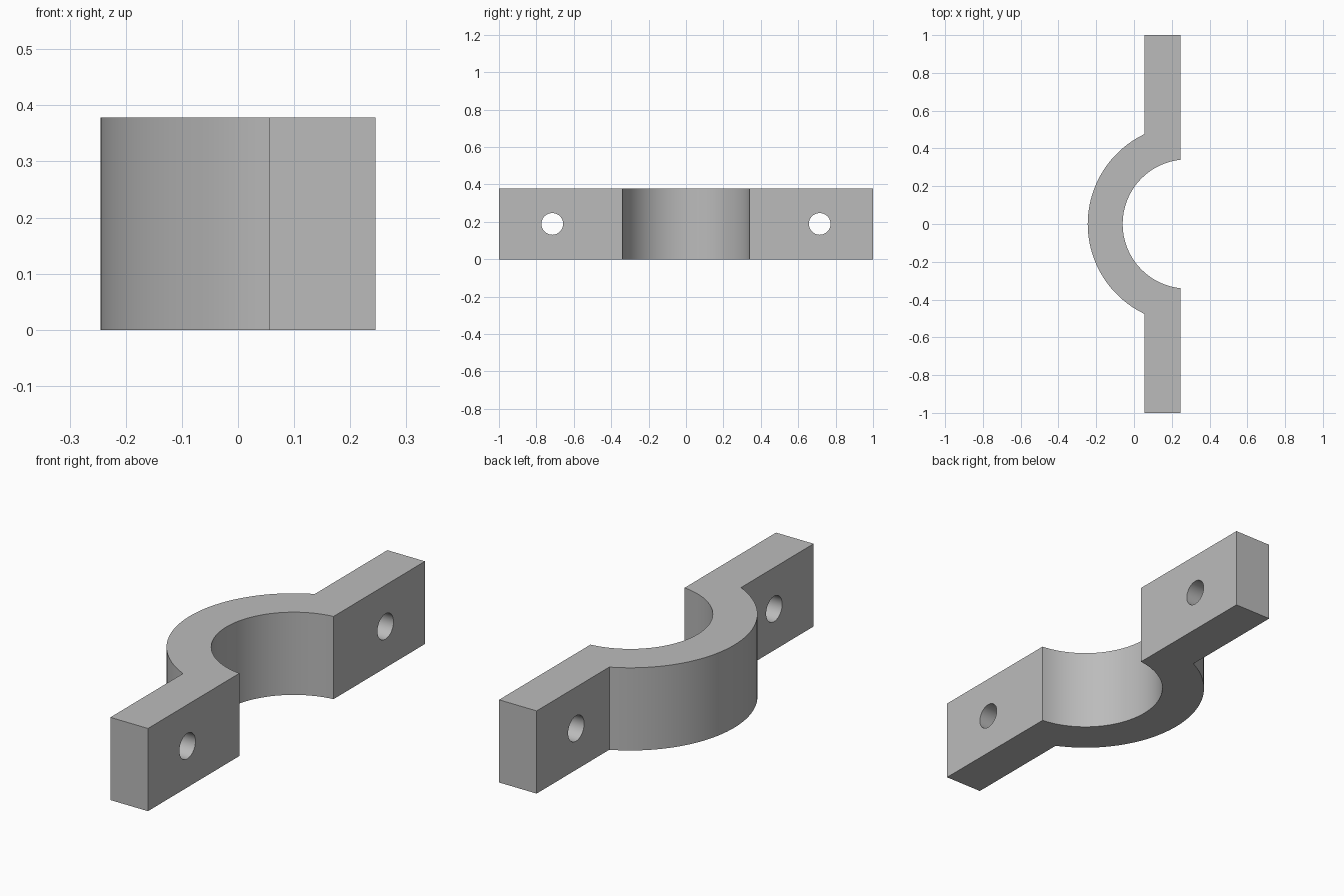
import bpy, bmesh
from math import asin, cos, sin, sqrt, pi, radians

cube = bpy.data.objects.get("Cube")
if cube:
    bpy.data.objects.remove(cube, do_unlink=True)

HEIGHT = 0.378
CENTRE_X = 0.282              # shared axis of both arcs
R_IN, R_OUT = 0.342, 0.527
BACK, FACE = 0.055, 0.245     # flange thickness range in x
HOLE_Y, HOLE_R = 0.715, 0.058
STEPS = 48

grey = bpy.data.materials.new("plain grey")
grey.use_nodes = True
colour = (0.5, 0.5, 0.5, 1)
grey.diffuse_color = colour
grey.node_tree.nodes["Principled BSDF"].inputs["Base Color"].default_value = colour


def arc(radius, x_end):
    """Points bulging to -x, from the -y end to the +y end at x = x_end."""
    dx = CENTRE_X - x_end
    half = pi / 2 - asin(dx / radius)
    angles = [half * (2 * i / STEPS - 1) for i in range(STEPS + 1)]
    return [(CENTRE_X - radius * cos(a), radius * sin(a)) for a in angles]


# Clamp body: half ring with two flanges, extruded upward
outline = arc(R_OUT, BACK) + [(BACK, 1), (FACE, 1)]
outline += arc(R_IN, FACE)[::-1] + [(FACE, -1), (BACK, -1)]
bm = bmesh.new()
base = bm.faces.new([bm.verts.new((x, y, 0)) for x, y in outline])
top = bmesh.ops.extrude_face_region(bm, geom=[base])["geom"]
bmesh.ops.translate(bm, vec=(0, 0, HEIGHT),
                    verts=[v for v in top if isinstance(v, bmesh.types.BMVert)])
bmesh.ops.recalc_face_normals(bm, faces=bm.faces)
mesh = bpy.data.meshes.new("half_clamp")
bm.to_mesh(mesh)
bm.free()
clamp = bpy.data.objects.new("half_clamp", mesh)
bpy.context.collection.objects.link(clamp)
mesh.materials.append(grey)

# Bolt holes through the flanges
for side in (-1, 1):
    bpy.ops.mesh.primitive_cylinder_add(
        vertices=40, radius=HOLE_R, depth=0.5, rotation=(0, pi / 2, 0),
        location=((BACK + FACE) / 2, side * HOLE_Y, HEIGHT / 2))
    cutter = bpy.context.object
    cutter.name = "bolt_hole_cutter"
    cutter.hide_render = True
    cutter.data.materials.append(grey)
    bpy.context.view_layer.objects.active = clamp
    cut = clamp.modifiers.new("bolt_hole", "BOOLEAN")
    cut.operation = "DIFFERENCE"
    cut.solver = "EXACT"
    cut.object = cutter
    bpy.ops.object.modifier_apply(modifier=cut.name)
    bpy.data.objects.remove(cutter, do_unlink=True)

# Smooth curved walls, crisp edges
bpy.ops.object.select_all(action="DESELECT")
clamp.select_set(True)
bpy.context.view_layer.objects.active = clamp
bpy.ops.object.shade_smooth_by_angle(angle=radians(30))
